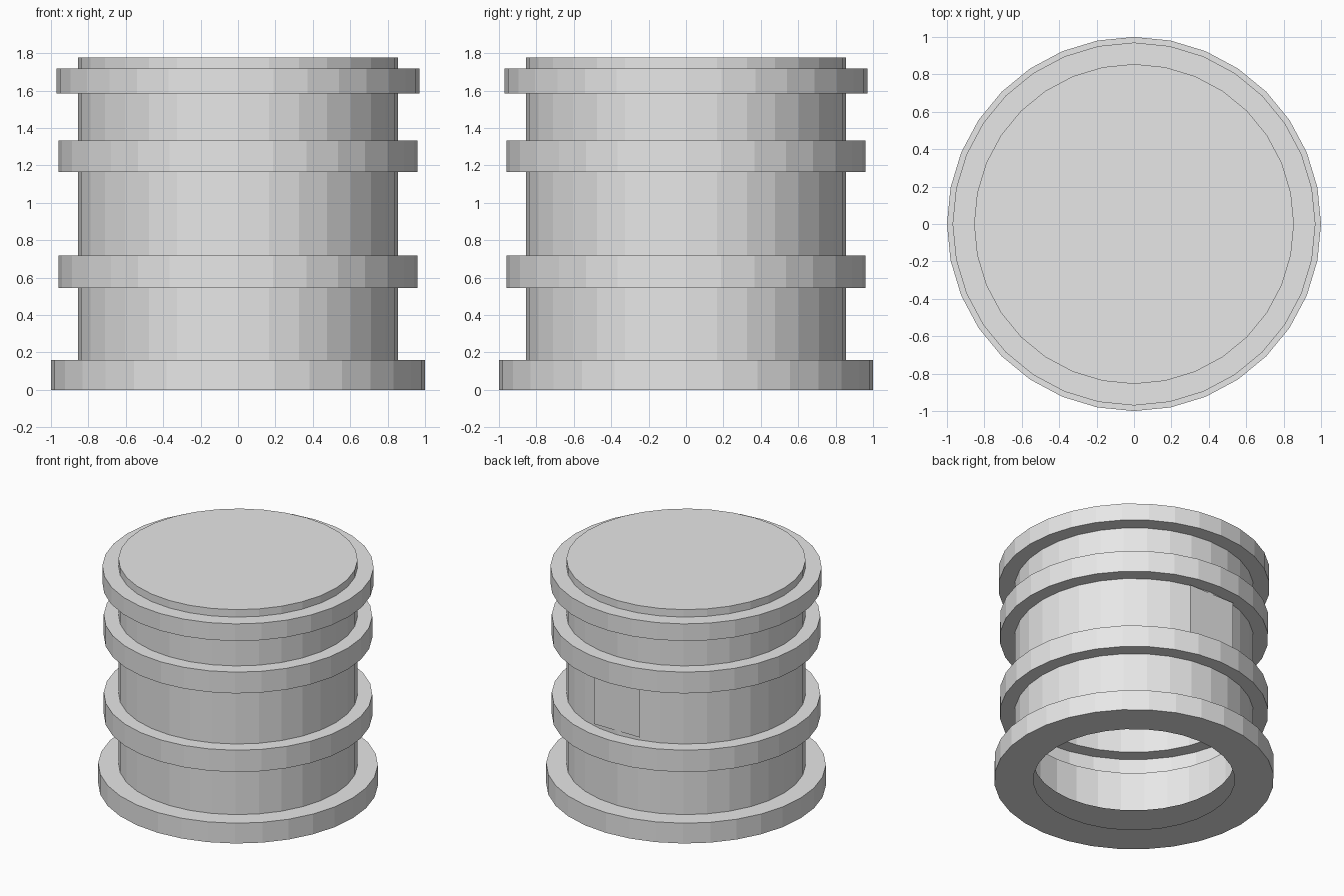
import bpy, bmesh, math

if "Cube" in bpy.data.objects:
    bpy.data.objects.remove(bpy.data.objects["Cube"])

SIDES = 32
BODY_R = 0.855

grey = bpy.data.materials.new("plain grey")
grey.diffuse_color = (0.8, 0.8, 0.8, 1.0)
grey.use_nodes = True
grey.node_tree.nodes["Principled BSDF"].inputs["Base Color"].default_value = grey.diffuse_color


def finish(name, bm):
    mesh = bpy.data.meshes.new(name)
    bm.to_mesh(mesh)
    bm.free()
    mesh.materials.append(grey)
    obj = bpy.data.objects.new(name, mesh)
    bpy.context.collection.objects.link(obj)
    return obj


def lathe(name, profile, cap_top=False):
    """Spin an upward (radius, height) profile into a faceted thin shell."""
    bm = bmesh.new()
    loops = []
    for r, z in profile:
        loops.append([bm.verts.new((r * math.cos(2 * math.pi * i / SIDES),
                                    r * math.sin(2 * math.pi * i / SIDES), z))
                      for i in range(SIDES)])
    for low, high in zip(loops, loops[1:]):
        for i in range(SIDES):
            j = (i + 1) % SIDES
            bm.faces.new((low[i], low[j], high[j], high[i]))
    if cap_top:
        bm.faces.new(loops[-1])
    return finish(name, bm)


# Base flange, open in the middle
lathe("base_flange", [(0.72, 0), (1, 0), (1, 0.16), (0.72, 0.16)])

# Hollow drum body with three stepped-out hoops and a closed lid
profile = [(BODY_R, 0.16)]
for radius, bottom, top in ((0.96, 0.545, 0.717),
                            (0.96, 1.165, 1.333),
                            (0.97, 1.583, 1.718)):
    profile += [(BODY_R, bottom), (radius, bottom), (radius, top), (BODY_R, top)]
profile.append((BODY_R, 1.777))
lathe("drum_body", profile, cap_top=True)

# Flat square label plate on the back
bm = bmesh.new()
bm.faces.new([bm.verts.new((x, 0.86, z)) for x, z in
              ((0.2, 0.752), (-0.2, 0.752), (-0.2, 1.152), (0.2, 1.152))])
finish("label_plate", bm)
